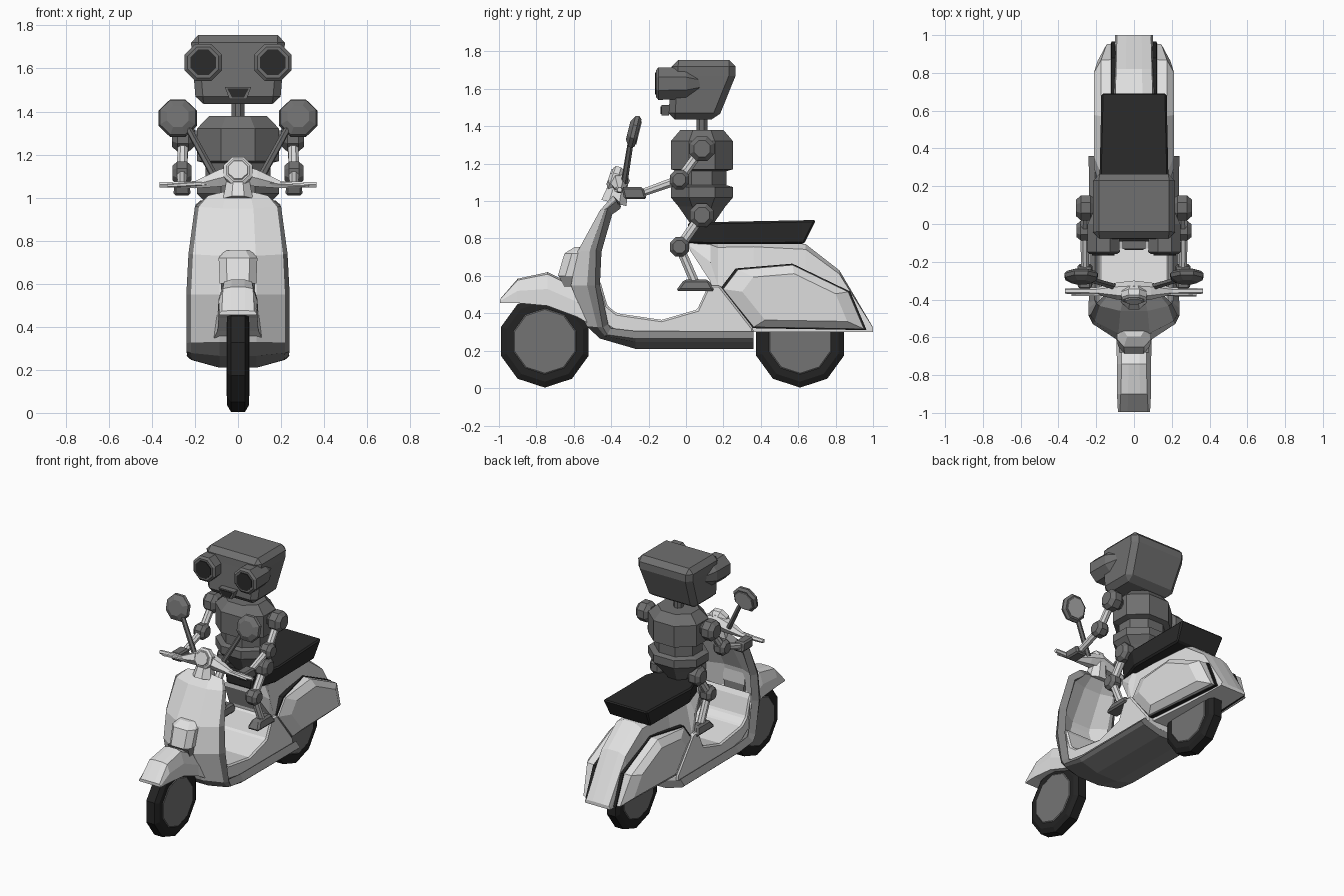
import bpy, bmesh, math
from mathutils import Vector

if "Cube" in bpy.data.objects:
    bpy.data.objects.remove(bpy.data.objects["Cube"])


def mat(name, v):
    m = bpy.data.materials.new(name)
    m.diffuse_color = (v, v, v, 1)
    m.use_nodes = True
    m.node_tree.nodes["Principled BSDF"].inputs["Base Color"].default_value = m.diffuse_color
    return m


PAINT = mat("light paint", 0.75)
TRIM = mat("grey trim", 0.23)
ROBOT = mat("robot grey", 0.16)
HUB = mat("wheel grey", 0.175)
METAL = mat("pale metal", 0.70)
SEAT = mat("dark seat", 0.024)
TYRE = mat("tyre black", 0.017)
LENS = mat("lens dark", 0.024)
GLASS = mat("mirror glass", 0.42)


def mesh(name, verts, faces, *mats, bevel=0, fix=True):
    me = bpy.data.meshes.new(name)
    me.from_pydata([tuple(v) for v in verts], [], faces)
    if fix:
        bm = bmesh.new()
        bm.from_mesh(me)
        bmesh.ops.recalc_face_normals(bm, faces=bm.faces)
        bm.to_mesh(me)
        bm.free()
    for m in mats:
        me.materials.append(m)
    ob = bpy.data.objects.new(name, me)
    bpy.context.collection.objects.link(ob)
    if bevel:
        b = ob.modifiers.new("bevel", 'BEVEL')
        b.width, b.segments, b.limit_method = bevel, 1, 'ANGLE'
    return ob


def loft(name, rings, m, bevel=0):
    """Skin closed rings of equal length and cap both ends."""
    n = len(rings[0])
    faces = [(i * n + j, i * n + (j + 1) % n, (i + 1) * n + (j + 1) % n, (i + 1) * n + j)
             for i in range(len(rings) - 1) for j in range(n)]
    faces += [tuple(range(n)), tuple(range((len(rings) - 1) * n, len(rings) * n))]
    return mesh(name, [p for r in rings for p in r], faces, m, bevel=bevel)


def lathe(name, c, axis, profile, n, m, phase=None, sx=1):
    """Revolve (distance along axis, radius) pairs round an axis through c."""
    c, d = Vector(c), Vector(axis).normalized()
    up = Vector((0, 0, 1)) if abs(d.z) < 0.9 else Vector((0, 1, 0))
    a = up.cross(d).normalized()
    b = d.cross(a)
    ph = math.pi / n if phase is None else phase
    rings = []
    for t, r in profile:
        ring = []
        for k in range(n):
            w = ph + 2 * math.pi * k / n
            p = d * t + (a * math.cos(w) + b * math.sin(w)) * r
            p.x *= sx
            ring.append(c + p)
        rings.append(ring)
    return loft(name, rings, m)


def rod(name, p, q, r0, r1, n, m):
    d = Vector(q) - Vector(p)
    return lathe(name, p, d, [(0, r0), (d.length, r1)], n, m)


def box(name, levels, m, bevel=0):
    """Stack of rectangles (z, x0, x1, y0, y1)."""
    return loft(name, [[(x0, y0, z), (x1, y0, z), (x1, y1, z), (x0, y1, z)]
                       for z, x0, x1, y0, y1 in levels], m, bevel)


def arch(y, zt, zb, w, wt):
    half = [(w, zb), (w, zb + 0.5 * (zt - zb)), (wt, zt - 0.06 * (zt - zb)), (wt * 0.45, zt)]
    return [(x, y, z) for x, z in half] + [(-x, y, z) for x, z in reversed(half)]


# Wheels
for end, y in (("front", -0.755), ("rear", 0.61)):
    lathe(end + "_tyre", (-0.05, y, 0.25), (1, 0, 0),
          [(0, .19), (0, .215), (.018, .247), (.082, .247), (.1, .215), (.1, .19)], 10, TYRE, math.pi / 2)
    lathe(end + "_hub", (-0.054, y, 0.25), (1, 0, 0), [(0, .17), (.01, .185), (.098, .185), (.108, .17)],
          10, HUB, math.pi / 2)

# Front mudguard
loft("front_mudguard", [arch(*s) for s in (
    (-.995, .475, .455, .085, .075), (-.90, .585, .455, .09, .07), (-.74, .62, .44, .09, .065),
    (-.58, .54, .38, .095, .07), (-.46, .335, .31, .13, .1))], PAINT)

# Leg shield running down into the floor: (centre y, centre z, edge y, edge z, half width)
rows = [(-.39, 1.03, -.37, 1.0, .15), (-.46, .95, -.42, .96, .20), (-.58, .73, -.48, .74, .23),
        (-.615, .55, -.485, .55, .24), (-.53, .33, -.445, .325, .24), (-.46, .265, -.42, .285, .24),
        (-.27, .21, -.27, .265, .235), (.36, .21, .36, .265, .24)]
cols = [(-1, 1), (-.91, .66), (-.36, 0), (.36, 0), (.91, .66), (1, 1)]
verts = [(f * w, yc + (ye - yc) * k, zc + (ze - zc) * k) for yc, zc, ye, ze, w in rows for f, k in cols]
n = len(cols)
faces = [(i * n + j, (i + 1) * n + j, (i + 1) * n + j + 1, i * n + j + 1)
         for i in range(len(rows) - 1) for j in range(n - 1)]
shield = mesh("leg_shield_and_floor", verts, faces, PAINT, TRIM, fix=False)
for p in shield.data.polygons:  # grey underside and edge strip
    p.material_index = 1 if p.center.z < 0.32 or p.index % (n - 1) in (0, n - 2) else 0
sol = shield.modifiers.new("thickness", 'SOLIDIFY')
sol.thickness, sol.offset, sol.material_offset_rim = 0.05, -1, 1

# Raised floor joining shield and rear body
floor = [(-.48, .60), (-.455, .56), (-.42, .44), (-.37, .40), (-.13, .365), (.06, .42), (.12, .55),
         (.18, .55), (.36, .32), (.36, .25), (-.30, .25), (-.45, .35)]
loft("raised_floor", [[(x, y, z) for y, z in floor] for x in (-.185, .185)], PAINT, 0.015)

# Horn cover on the shield
loft("horn_cover", [[(-w, y, z), (-w * .6, y - .04, z), (w * .6, y - .04, z), (w, y, z), (w, -.54, z), (-w, -.54, z)]
                    for z, y, w in ((.60, -.645, .085), (.72, -.61, .09), (.755, -.555, .06))], PAINT)
box("horn_grille", [(.54, -.075, .075, -.65, -.54), (.60, -.08, .08, -.68, -.54)], TRIM)

# Rear body
loft("rear_body", [arch(*s) for s in (
    (.02, .78, .74, .12, .10), (.13, .78, .57, .16, .12), (.17, .78, .32, .165, .12), (.36, .785, .30, .14, .11),
    (.64, .77, .30, .115, .10), (.82, .63, .30, .105, .095), (1.0, .325, .30, .10, .09))], PAINT)

# Side cowls with a dark gap round each
outline = [(.195, .53), (.275, .635), (.57, .66), (.87, .515), (.955, .315), (.36, .325)]


def cowl_ring(s, x, k, front=0.0, tail=0.0):
    return [(s * (x + (front if y < .4 else 0) - (tail if y > .9 else 0)),
             .6 + (y - .6) * k, .475 + (z - .475) * k) for y, z in outline]


for s, side in ((1, "right"), (-1, "left")):
    loft(side + "_cowl", [cowl_ring(s, .12, 1, .03), cowl_ring(s, .175, .99, .005, .03),
                          cowl_ring(s, .213, .74, 0, .02)], PAINT)
    loft(side + "_cowl_gap", [cowl_ring(s, .098, 1.03, .04), cowl_ring(s, .12, 1.03, .05)], TYRE)

# Seat, narrow at the nose: (y, top half width, bottom half width)
seat = [(.01, .11, .10), (.20, .185, .165), (.62, .175, .16), (.695, .175, .165)]
loft("seat", [[(-wb, min(y, .63), .77), (wb, min(y, .63), .77), (wt, y, .885 + .02 * y), (-wt, y, .885 + .02 * y)]
              for y, wt, wb in seat], SEAT, 0.02)

# Steering head, lamp and handlebar
rod("steering_neck", (0, -.385, .99), (0, -.355, 1.11), .075, .05, 8, PAINT)
lathe("headlamp", (0, -.34, 1.105), (0, -1, .35), [(0, .05), (.03, .075), (.06, .072), (.07, .058)], 8, PAINT)
lathe("headlamp_glass", (0, -.34, 1.105), (0, -1, .35), [(.068, .052), (.076, .047)], 8, METAL)
spine = [(-.365, 1.06, .014), (-.2, 1.06, .019), (-.09, 1.09, .045), (0, 1.11, .055)]
spine += [(-x, z, r) for x, z, r in spine[-2::-1]]
loft("handlebar", [[(x, -.355 + r * math.cos(k * math.pi / 3), z + r * math.sin(k * math.pi / 3))
                    for k in range(6)] for x, z, r in spine], PAINT)

for s, side in ((1, "right"), (-1, "left")):
    rod(side + "_lever", (s * .1, -.37, 1.07), (s * .33, -.375, 1.055), .012, .008, 5, METAL)
    # Mirrors
    rod(side + "_mirror_stalk", (s * .11, -.33, 1.10), (s * .23, -.295, 1.32), .018, .016, 6, ROBOT)
    c = (s * .28, -.275, 1.37)
    lathe(side + "_mirror", c, (0, -1, .25), [(-.02, .08), (-.005, .096), (.015, .09), (.035, .055)], 8, ROBOT)
    lathe(side + "_mirror_glass", c, (0, -1, .25), [(-.025, .068), (-.018, .068)], 8, GLASS)

# Robot head, mouth and neck
box("robot_head", [(1.435, -.195, .195, -.095, .17), (1.67, -.215, .215, -.08, .265),
                   (1.755, -.22, .22, -.075, .265)], ROBOT, 0.035)
loft("robot_mouth", [[(-.062, y, 1.515), (.062, y, 1.515), (.04, y, 1.458), (-.04, y, 1.458)]
                     for y in (-.132, -.09)], ROBOT)
loft("robot_mouth_opening", [[(-.05, y, 1.507), (.05, y, 1.507), (.028, y, 1.466), (-.028, y, 1.466)]
                             for y in (-.137, -.13)], LENS)
lathe("robot_neck", (0, .085, 1.36), (0, 0, 1), [(0, .032), (.1, .032)], 8, ROBOT)

# Robot torso
lathe("robot_torso", (0, .085, 0), (0, 0, 1),
      [(.87, .06), (.97, .135), (1.02, .18), (1.075, .18), (1.085, .142), (1.16, .142), (1.17, .18),
       (1.32, .18), (1.38, .125)], 8, ROBOT, sx=1.15)


def joint(name, x, y, z, r, h):
    lathe(name, (x, y, z), (1, 0, 0), [(-h, r * .65), (-h * .5, r), (h * .5, r), (h, r * .65)], 8, ROBOT)


for s, side in ((1, "right"), (-1, "left")):
    # Eyes
    lathe(side + "_eye", (s * .162, -.16, 1.628), (0, 1, 0),
          [(0, .078), (.012, .094), (.16, .09), (.25, .045)], 8, ROBOT)
    lathe(side + "_eye_lens", (s * .162, -.166, 1.628), (0, 1, 0), [(0, .064), (.008, .064)], 8, LENS)
    # Arms
    shoulder, elbow, wrist = (s * .255, .085, 1.28), (s * .26, -.035, 1.115), (s * .26, -.23, 1.045)
    rod(side + "_collar", (s * .12, .085, 1.27), shoulder, .04, .04, 8, ROBOT)
    joint(side + "_shoulder", *shoulder, .072, .052)
    rod(side + "_upper_arm", shoulder, elbow, .026, .026, 8, METAL)
    joint(side + "_elbow", *elbow, .056, .045)
    rod(side + "_forearm", elbow, wrist, .026, .022, 8, METAL)
    hx = s * .26
    box(side + "_hand", [(1.01, hx - .04, hx + .04, -.33, -.21), (1.075, hx - .035, hx + .035, -.345, -.23)],
        ROBOT, 0.01)
    # Legs
    hip, knee, ankle = (s * .15, .085, .925), (s * .15, -.035, .755), (s * .15, .045, .57)
    rod(side + "_hip_link", (s * .05, .085, .93), hip, .04, .04, 8, ROBOT)
    joint(side + "_hip", *hip, .068, .048)
    rod(side + "_thigh", hip, knee, .028, .028, 8, METAL)
    joint(side + "_knee", *knee, .056, .045)
    rod(side + "_shin", knee, ankle, .026, .026, 8, METAL)
    fx = s * .15
    box(side + "_foot", [(.52, fx - .05, fx + .05, -.055, .155), (.58, fx - .03, fx + .03, -.01, .12)], ROBOT, 0.012)
